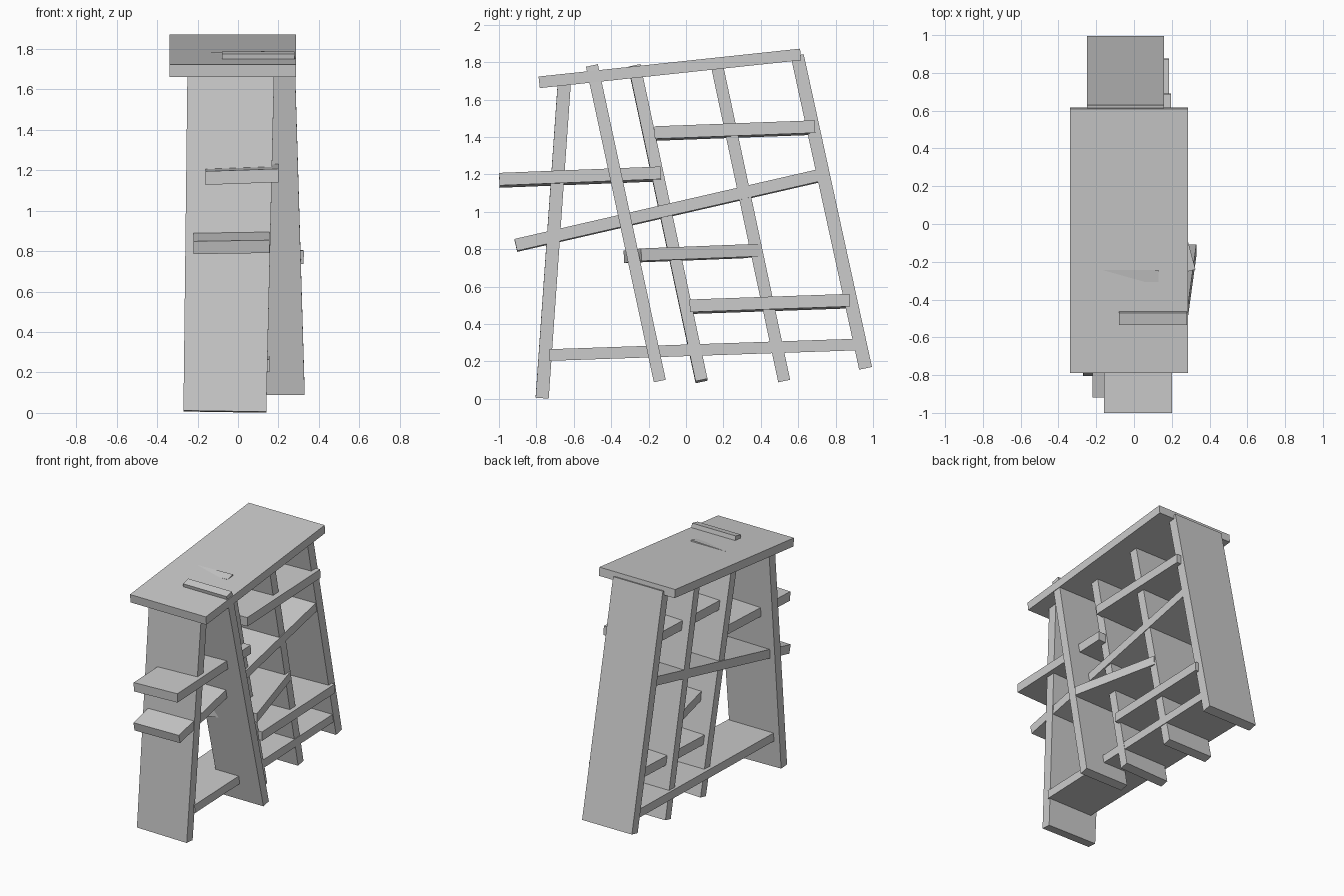
import bpy, bmesh
from math import radians
from mathutils import Vector, Matrix

if "Cube" in bpy.data.objects:
    bpy.data.objects.remove(bpy.data.objects["Cube"])


def plank(name, start, end, thick, xs, xe=None, roll=0.0, yaw=0.0):
    """Board between two (y, z) points; xs / xe are its x ranges at each end."""
    xe = xe or xs
    a, b = Vector(start), Vector(end)
    d = (b - a).normalized()
    n = Vector((-d.y, d.x)) * thick
    mid_x = (sum(xs) + sum(xe)) / 4
    bm = bmesh.new()
    bmesh.ops.create_cube(bm, size=1)
    for v in bm.verts:
        p = a.lerp(b, v.co.y + 0.5) + n * v.co.z
        rng = xe if v.co.y > 0 else xs
        x = rng[1] if v.co.x > 0 else rng[0]
        v.co = (x, p.x, p.y + roll * (x - mid_x))
    if yaw:
        c = sum((v.co for v in bm.verts), Vector()) / 8
        bmesh.ops.rotate(bm, verts=bm.verts, cent=c,
                         matrix=Matrix.Rotation(radians(yaw), 3, 'Z'))
    bmesh.ops.recalc_face_normals(bm, faces=bm.faces)
    me = bpy.data.meshes.new(name)
    bm.to_mesh(me)
    bm.free()
    ob = bpy.data.objects.new(name, me)
    bpy.context.collection.objects.link(ob)
    return ob


# Outer frame
plank("front_leg", (-0.769, 0.006), (-0.65, 1.70), 0.07, (-0.27, 0.14), (-0.25, 0.18), roll=-0.015)
plank("back_leg", (0.96, 0.163), (0.595, 1.835), 0.07, (-0.25, 0.16))
plank("top_board", (-0.785, 1.692), (0.613, 1.841), 0.062, (-0.338, 0.287))
plank("bottom_shelf", (-0.73, 0.234), (0.91, 0.29), 0.062, (-0.22, 0.155), (-0.245, 0.155))

# Leaning uprights
plank("upright_front", (-0.14, 0.095), (-0.503, 1.782), 0.065, (-0.03, 0.33), (-0.08, 0.28))
plank("upright_middle", (0.083, 0.095), (-0.276, 1.778), 0.065, (-0.2, 0.16), (-0.22, 0.13), roll=0.03)
plank("upright_back", (0.525, 0.095), (0.164, 1.79), 0.065, (-0.22, 0.15))

# Shelves
plank("front_shelf", (-0.998, 1.168), (-0.135, 1.202), 0.067, (-0.16, 0.2), roll=0.035)
plank("diagonal_shelf", (-0.91, 0.82), (0.71, 1.192), 0.065, (-0.22, 0.155), roll=0.015)
plank("upper_shelf", (-0.168, 1.418), (0.69, 1.45), 0.067, (-0.16, 0.195), roll=0.03)
plank("lower_shelf", (0.02, 0.492), (0.875, 0.522), 0.067, (-0.17, 0.185), roll=0.03)
plank("twisted_shelf", (-0.297, 0.765), (0.363, 0.79), 0.067, (-0.114, 0.246), roll=0.03, yaw=15)
